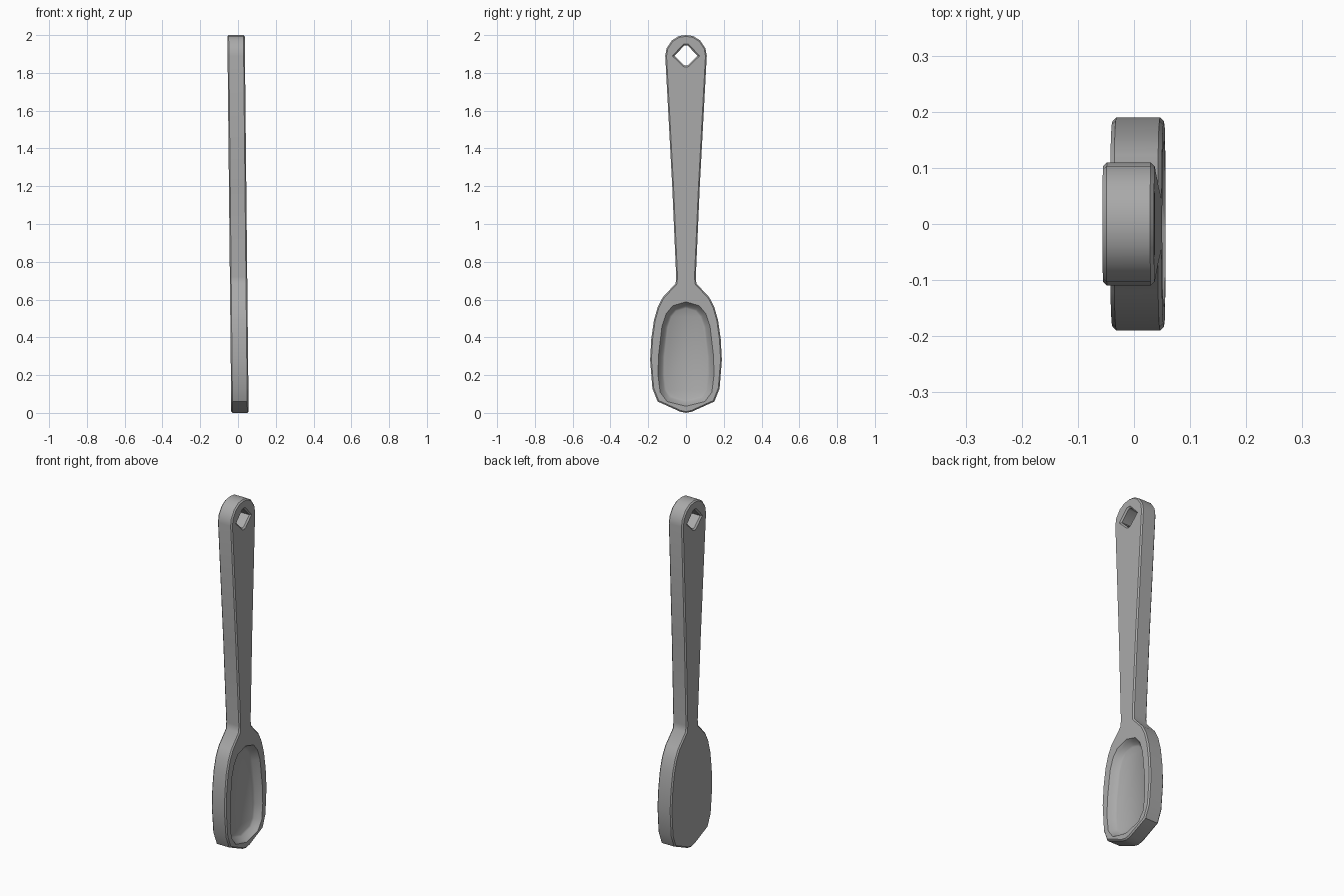
import bpy
import bmesh
import math
from mathutils import Vector

cube = bpy.data.objects.get("Cube")
if cube:
    bpy.data.objects.remove(cube, do_unlink=True)

grey = bpy.data.materials.new("mid grey")
grey.use_nodes = True
grey.diffuse_color = (0.4, 0.4, 0.4, 1)
grey.node_tree.nodes["Principled BSDF"].inputs["Base Color"].default_value = (0.4, 0.4, 0.4, 1)


def mirrored(half):
    """Close a right-hand half outline, given from bottom to top."""
    return half + [(-y, z) for y, z in reversed(half) if y > 0]


def inset(outline, d):
    """Move every edge of a counter-clockwise outline inward by d."""
    pts = [Vector(p) for p in outline]
    result = []
    for i, p in enumerate(pts):
        a = (p - pts[i - 1]).normalized()
        b = (pts[(i + 1) % len(pts)] - p).normalized()
        na, nb = Vector((-a.y, a.x)), Vector((-b.y, b.x))
        result.append(p + (na + nb) * d / (1 + na.dot(nb)))
    return result


def loft(name, outline, layers):
    """Solid from inset copies of an outline, stacked along a slightly leaning x."""
    bm = bmesh.new()
    rings = [[bm.verts.new((x + 0.0103 * (1 - z), y, z)) for y, z in inset(outline, d)]
             for x, d in layers]
    for low, high in zip(rings, rings[1:]):
        for i in range(len(low)):
            bm.faces.new((low[i - 1], low[i], high[i], high[i - 1]))
    bm.faces.new(rings[0][::-1])
    bm.faces.new(rings[-1])
    bmesh.ops.recalc_face_normals(bm, faces=bm.faces)
    mesh = bpy.data.meshes.new(name)
    bm.to_mesh(mesh)
    bm.free()
    mesh.materials.append(grey)
    obj = bpy.data.objects.new(name, mesh)
    bpy.context.collection.objects.link(obj)
    return obj


# Spoon body: bowl end, neck, flared handle and rounded tip
body = mirrored([(0, 0), (0.03, 0.006), (0.15, 0.06), (0.178, 0.13), (0.19, 0.28),
                 (0.184, 0.39), (0.17, 0.49), (0.15, 0.56), (0.123, 0.612),
                 (0.055, 0.685), (0.052, 0.72), (0.073, 1.2), (0.11, 1.89),
                 (0.103, 1.93), (0.075, 1.972), (0.038, 1.995), (0, 2)])
spoon = loft("spoon", body, [(-0.046, 0.007), (-0.039, 0), (0.039, 0), (0.046, 0.007)])

# Sloped hollow of the bowl
hollow = mirrored([(0, 0.035), (0.1, 0.06), (0.137, 0.11), (0.148, 0.2), (0.146, 0.3),
                   (0.127, 0.46), (0.105, 0.525), (0.07, 0.567), (0, 0.588)])
bowl_cutter = loft("bowl_cutter", hollow,
                   [(0.006, 0.032), (0.012, 0.023), (0.03, 0.01), (0.046, 0), (0.06, -0.008)])

# Diamond hanging hole with chamfered rims
diamond = mirrored([(0, 1.838), (0.01, 1.841), (0.061, 1.89), (0.01, 1.944), (0, 1.946)])
hole_cutter = loft("hole_cutter", diamond,
                   [(-0.058, -0.02), (-0.038, 0), (0.038, 0), (0.058, -0.02)])

bpy.context.view_layer.objects.active = spoon
for cutter in (bowl_cutter, hole_cutter):
    cutter.hide_render = True
    mod = spoon.modifiers.new(cutter.name, 'BOOLEAN')
    mod.operation = 'DIFFERENCE'
    mod.solver = 'EXACT'
    mod.object = cutter
    bpy.ops.object.modifier_apply(modifier=mod.name)
    bpy.data.objects.remove(cutter, do_unlink=True)

bpy.ops.object.select_all(action='DESELECT')
spoon.select_set(True)
bpy.ops.object.shade_smooth_by_angle(angle=math.radians(40))
